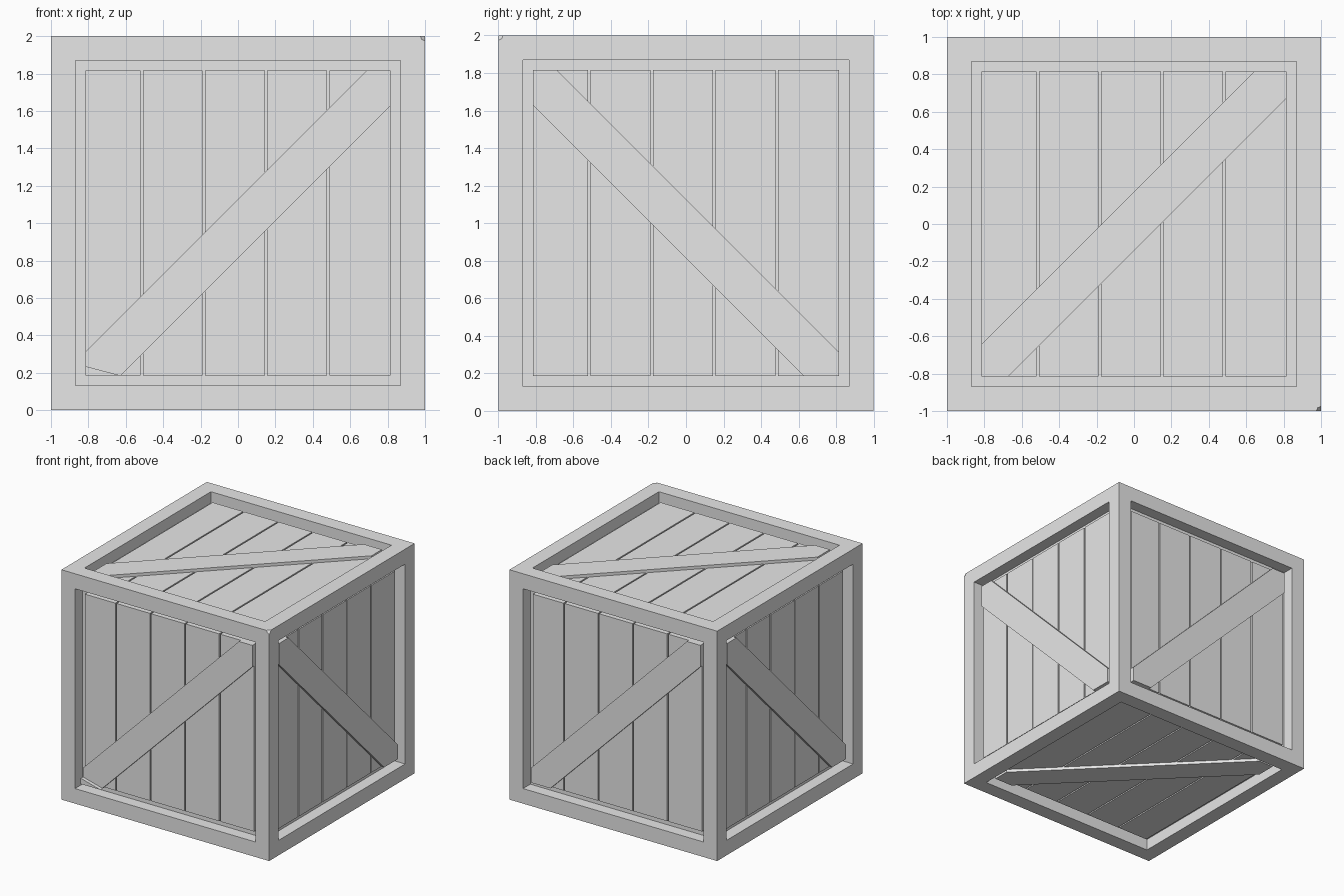
import bpy
import bmesh
from math import pi
from mathutils import Matrix, Vector

if "Cube" in bpy.data.objects:
    bpy.data.objects.remove(bpy.data.objects["Cube"], do_unlink=True)

HALF = 0.815      # half width of each framed opening
FLOOR = 0.90      # distance of the recess floor from the crate centre
PLANK_TOP = 0.942
BRACE_TOP = 0.968
GAP = 0.012
LIFT = Matrix.Translation((0, 0, 1))

grey = bpy.data.materials.new("plain_grey")
grey.use_nodes = True
grey.diffuse_color = (0.8, 0.8, 0.8, 1)
grey.node_tree.nodes["Principled BSDF"].inputs["Base Color"].default_value = (0.8, 0.8, 0.8, 1)


def finish(name, bm, matrix):
    bmesh.ops.transform(bm, matrix=matrix, verts=bm.verts)
    bmesh.ops.recalc_face_normals(bm, faces=bm.faces)
    mesh = bpy.data.meshes.new(name)
    bm.to_mesh(mesh)
    bm.free()
    mesh.materials.append(grey)
    obj = bpy.data.objects.new(name, mesh)
    bpy.context.scene.collection.objects.link(obj)
    return obj


def add_prism(bm, outline, low, high):
    """Extrude a flat outline between two heights."""
    face = bm.faces.new([bm.verts.new((u, v, low)) for u, v in outline])
    result = bmesh.ops.extrude_face_region(bm, geom=[face])
    top = [g for g in result["geom"] if isinstance(g, bmesh.types.BMVert)]
    bmesh.ops.translate(bm, verts=top, vec=(0, 0, high - low))


# Outer frame: a cube with a straight-walled recess in every side
bm = bmesh.new()
bmesh.ops.create_cube(bm, size=2)
sides = list(bm.faces)
bmesh.ops.inset_individual(bm, faces=sides, thickness=1 - HALF)
bmesh.ops.inset_individual(bm, faces=sides, thickness=0.0001, depth=FLOOR - 1)
# One worn corner
corner = min(bm.verts, key=lambda v: (v.co - Vector((1, -1, 1))).length)
bmesh.ops.bevel(bm, geom=[corner], offset=0.025, segments=1, affect='VERTICES')
finish("crate_frame", bm, LIFT)


def build_planks(name, matrix):
    bm = bmesh.new()
    seams = [-HALF, -0.515, -0.183, 0.15, 0.483, HALF]
    for a, b in zip(seams, seams[1:]):
        left = a + (GAP / 2 if a > -HALF else 0)
        right = b - (GAP / 2 if b < HALF else 0)
        add_prism(bm, [(left, -HALF), (right, -HALF), (right, HALF), (left, HALF)],
                  FLOOR, PLANK_TOP)
    finish(name, bm, matrix)


def build_brace(name, matrix, flip, shift):
    """Diagonal board clipped to the opening."""
    k = 0.157
    h = HALF
    outline = [(-h, -h), (k - shift - h, -h), (h, h + shift - k),
               (h, h), (h - shift - k, h), (-h, shift + k - h)]
    bm = bmesh.new()
    add_prism(bm, [(u * flip, v) for u, v in outline], FLOOR, BRACE_TOP)
    finish(name, bm, matrix)


# Each side: name, orientation, brace direction, brace offset
upright = Matrix.Rotation(pi / 2, 4, 'X')
layout = [("top", Matrix.Identity(4), 1, 0.015),
          ("bottom", Matrix.Rotation(pi, 4, 'X'), 1, 0.015)]
for i, side in enumerate(["front", "left", "back", "right"]):
    turn = Matrix.Rotation(i * pi / 2, 4, 'Z')
    layout.append((side, turn @ upright, 1 if i % 2 == 0 else -1, -0.03))

for side, turn, flip, shift in layout:
    build_planks(side + "_planks", LIFT @ turn)
    build_brace(side + "_brace", LIFT @ turn, flip, shift)

# Splayed inner corner of the front frame
bm = bmesh.new()
add_prism(bm, [(-HALF, -HALF), (0.19 - HALF, -HALF), (-HALF, 0.05 - HALF)], FLOOR, 0.999)
finish("front_frame_corner", bm, LIFT @ upright)
